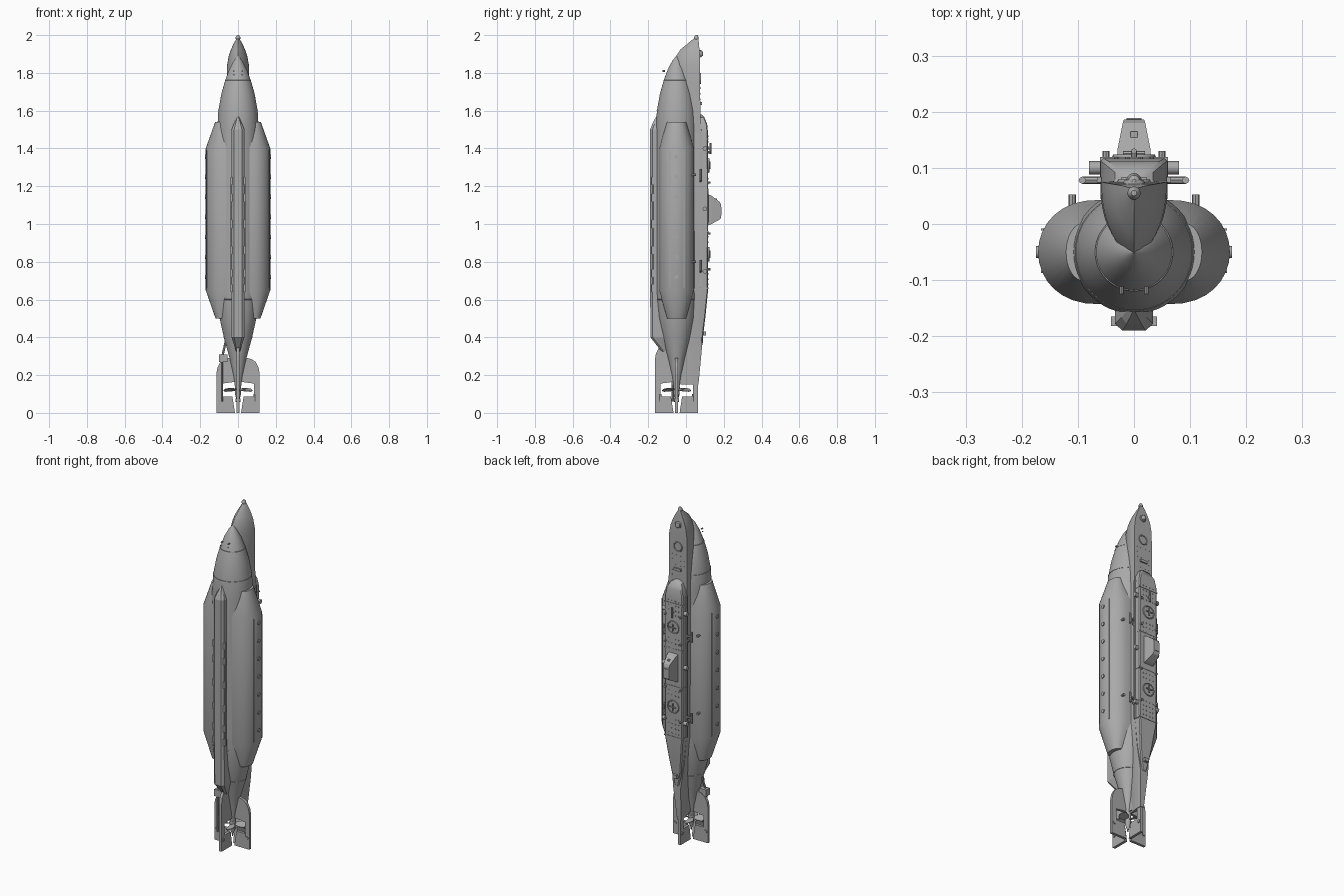
import bpy, bmesh, math
from mathutils import Vector, Matrix

if "Cube" in bpy.data.objects:
    bpy.data.objects.remove(bpy.data.objects["Cube"])

GREY = (0.4, 0.4, 0.4, 1)
paint = bpy.data.materials.new("hull grey")
paint.diffuse_color = GREY
paint.use_nodes = True
paint.node_tree.nodes["Principled BSDF"].inputs["Base Color"].default_value = GREY
AXIS = -0.05  # hull centre line in y


def finish(name, bm, smooth=None):
    bmesh.ops.recalc_face_normals(bm, faces=bm.faces)
    mesh = bpy.data.meshes.new(name)
    bm.to_mesh(mesh)
    bm.free()
    mesh.materials.append(paint)
    ob = bpy.data.objects.new(name, mesh)
    bpy.context.collection.objects.link(ob)
    if smooth:
        bpy.ops.object.select_all(action='DESELECT')
        ob.select_set(True)
        bpy.context.view_layer.objects.active = ob
        bpy.ops.object.shade_smooth_by_angle(angle=math.radians(smooth))
    return ob


def loft(name, sections, smooth=None):
    """Skin closed sections of equal point count and cap both ends."""
    bm = bmesh.new()
    rings = [[bm.verts.new(p) for p in s] for s in sections]
    n = len(rings[0])
    for a, b in zip(rings, rings[1:]):
        for i in range(n):
            j = (i + 1) % n
            bm.faces.new((a[i], a[j], b[j], b[i]))
    bm.faces.new(rings[0])
    bm.faces.new(rings[-1])
    return finish(name, bm, smooth)


def revolve(name, profile, n=48, centre=(0, AXIS), smooth=35):
    rings = [[(centre[0] + r * math.cos(math.tau * i / n),
               centre[1] + r * math.sin(math.tau * i / n), z) for i in range(n)]
             for r, z in profile]
    return loft(name, rings, smooth)


def box(name, x, y, z):
    """Box from (low, high) ranges."""
    return loft(name, [[(x[0], y[0], k), (x[1], y[0], k), (x[1], y[1], k), (x[0], y[1], k)] for k in z])


def rods(name, pairs, r, n=8, smooth=40):
    """Cylinders between point pairs, joined as one object."""
    bm = bmesh.new()
    for a, b in pairs:
        a, b = Vector(a), Vector(b)
        d = b - a
        m = Matrix.Translation((a + b) / 2) @ d.to_track_quat('Z', 'Y').to_matrix().to_4x4()
        bmesh.ops.create_cone(bm, cap_ends=True, segments=n, radius1=r, radius2=r, depth=d.length, matrix=m)
    return finish(name, bm, smooth)


def ring(name, pos, major, minor, scale=1):
    """Flat ring lying on the deck, facing +y."""
    loops = []
    bm = bmesh.new()
    for i in range(24):
        a = math.tau * i / 24
        loops.append([bm.verts.new((pos[0] + (major + minor * math.cos(b)) * math.cos(a),
                                    pos[1] + minor * scale * math.sin(b),
                                    pos[2] + (major + minor * math.cos(b)) * math.sin(a)))
                      for b in [math.tau * k / 6 for k in range(6)]])
    for i in range(24):
        p, q = loops[i], loops[(i + 1) % 24]
        for k in range(6):
            bm.faces.new((p[k], p[k - 1], q[k - 1], q[k]))
    finish(name, bm, 60)


# pressure hull
revolve("pressure_hull", [
    (.003, .05), (.012, .11), (.025, .2), (.045, .29), (.075, .4), (.097, .5), (.107, .6), (.11, .68),
    (.11, 1.5), (.104, 1.6), (.088, 1.69), (.068, 1.76), (.046, 1.82), (.022, 1.865), (.002, 1.89)])
for k, (r, z) in enumerate([(.0763, .4), (.1083, .6), (.1053, 1.6), (.0695, 1.76)]):
    revolve(f"weld_seam_{k + 1}", [(r - .002, z - .002), (r, z - .001), (r, z + .001), (r - .002, z + .002)])


# deck casing, with a rounded stem at the bow and a thin tail
def casing_section(z, front, back, w, power=2.4):
    ts = [i / 10 for i in range(11)]
    half = [(w * (1 - (1 - t) ** power), front + (back - front) * t, z) for t in ts]
    return half + [(-x, y, zz) for x, y, zz in reversed(half[1:])] + [(-.0001, front, z)]


loft("deck_casing", [casing_section(*s) for s in [
    (.15, -.03, .066, .012), (.35, -.05, .085, .025), (.5, -.05, .076, .042), (.65, -.06, .078, .058),
    (1.1, -.07, .078, .06), (1.75, -.075, .075, .06), (1.84, -.072, .075, .058), (1.89, -.052, .073, .049),
    (1.925, -.028, .071, .037), (1.96, .015, .068, .02), (1.985, .045, .064, .006)]], 40)
revolve("bow_pin", [(.006, 1.96), (.006, 1.975), (.012, 1.98), (.012, 1.99), (.005, 2.0)], 12, (0, .055))

# raised superstructure, its outline seen square to the deck
outline = [(.012, .36, .088), (.028, .42, .092), (.042, .52, .104), (.058, .65, .117), (.06, 1.1, .118),
           (.06, 1.48, .117), (.052, 1.53, .112), (.034, 1.565, .097), (.01, 1.58, .082)]
loft("superstructure", [[(-w, .045, z), (w, .045, z), (w, y - .005, z), (w - .006, y, z),
                         (-w + .006, y, z), (-w, y - .005, z)] for w, z, y in outline], 30)
for z in (.66, .96, 1.18, 1.45):
    box(f"deck_strap_{z}", (-.061, .061), (.075, .1195), (z - .003, z + .003))


# saddle tanks with tapered ends
def tank_section(side, z, cx, rx, ry):
    pts = []
    for i in range(17):
        a = math.pi * (i / 16 - .5)
        pts.append((side * (cx + rx * math.cos(a) ** .85), AXIS + ry * math.sin(a), z))
    return pts


for side, label in ((1, "left"), (-1, "right")):
    loft(f"{label}_saddle_tank", [tank_section(side, *s) for s in [
        (.5, .085, .034, .05), (.65, .06, .111, .093), (1.4, .06, .111, .093), (1.54, .085, .036, .052)]], 25)
    for y in (-.085, -.01):
        box(f"{label}_tank_strip", sorted((side * .1, side * .1655)), (y - .002, y + .002), (.66, 1.39))
    rods(f"{label}_tank_bolts", [((side * .165, AXIS, .72 + k * .106), (side * .175, AXIS, .72 + k * .106))
                                 for k in range(7)], .011, 12)
    # deck edge fittings: rails, bollards, side hatches and grab arms
    box(f"{label}_edge_rail", sorted((side * .058, side * .066)), (.074, .084), (.66, 1.5))
    rods(f"{label}_mooring_rings", [((side * .055, .1, z), (side * .08, .1, z)) for z in (.75, 1.08, 1.4)], .012, 12)
    rods(f"{label}_bollards", [((side * .05, .11, z), (side * .05, .13, z)) for z in (.5 + .26, .95, 1.22, 1.38)], .006)
    for z in (.78, 1.26):
        rods(f"{label}_grab_arm_{z}", [((side * .05, .078, z), (side * .092, .078, z)),
                                      ((side * .092, .078, z - .03), (side * .092, .078, z + .03)),
                                      ((side * .06, .078, z - .035), (side * .09, .078, z - .01))], .0065)
    rods(f"{label}_tank_lifting_eyes", [((side * .11, .03, z), (side * .11, .053, z)) for z in (.8, 1.26)], .007)

# ballast keel with pointed ends and side release gear
loft("ballast_keel", [[(-w, -.09, z), (w, -.09, z), (w, y + .012, z), (w * .6, y, z), (-w * .6, y, z), (-w, y + .012, z)]
                      for z, w, y in [(.325, .01, -.13), (.4, .034, -.188), (.65, .034, -.19),
                                      (1.5, .034, -.19), (1.53, .022, -.178), (1.575, .002, -.155)]])
for side in (1, -1):
    for z in (.66, .74, .86, 1.0, 1.14, 1.23):
        box("keel_clamp", sorted((side * .03, side * .041)), (-.182, -.165), (z - .02, z + .02))
    rods("keel_release_rod", [((side * .037, -.172, .64), (side * .037, -.172, 1.25))], .003)


# stern fins and rudders around the propeller
def fin(name, angle, reach, top, thick):
    r = reach
    shape = [(.016, 0), (r, 0), (r, top - .08), (r - .006, top - .045), (r - .022, top - .015), (r - .045, top),
             (.01, top + .015), (.01, .165), (.086, .155), (.086, .088), (.03, .088)]
    c, s = math.cos(angle), math.sin(angle)
    bm = bmesh.new()
    face = bm.faces.new([bm.verts.new((u * c + thick * s, AXIS + u * s - thick * c, z)) for u, z in shape])
    out = bmesh.ops.extrude_face_region(bm, geom=[face])
    moved = [g for g in out["geom"] if isinstance(g, bmesh.types.BMVert)]
    bmesh.ops.translate(bm, verts=moved, vec=(-2 * thick * s, 2 * thick * c, 0))
    finish(name, bm)


for k, (name, reach, top, thick) in enumerate([("left_fin", .115, .285, .008), ("upper_fin", .113, .26, .008),
                                               ("right_fin", .115, .285, .008), ("lower_fin", .115, .36, .008)]):
    fin(name, k * math.pi / 2, reach, top, thick)
    c, s = round(math.cos(k * math.pi / 2)), round(math.sin(k * math.pi / 2))
    rods(f"{name}_hinge", [((.09 * c, AXIS + .09 * s, .06), (.09 * c, AXIS + .09 * s, .1)),
                           ((.1 * c - .013 * s, AXIS + .1 * s - .013 * c, .066),
                            (.1 * c + .013 * s, AXIS + .1 * s + .013 * c, .066))], .009)
rods("control_rod", [((-.085, AXIS - .02, .06), (-.085, AXIS - .02, .3)), ((-.085, AXIS - .02, .29), (-.06, AXIS, .4))], .006)
box("control_box", (-.1, -.055), (-.08, -.045), (.27, .31))

# propeller
revolve("propeller_hub", [(.004, .06), (.014, .09), (.017, .12), (.017, .14)], 20)
for k in range(4):
    a = k * math.pi / 2 + .4
    c, s = math.cos(a), math.sin(a)
    loft(f"propeller_blade_{k + 1}", [[(u * c - v * s, AXIS + u * s + v * c, .122 + v * .35 + h)
                                       for v, h in ((-w, -.002), (w, -.002), (w, .002), (-w, .002))]
                                      for u, w in ((.01, .008), (.035, .02), (.062, .024), (.078, .012))])

# observation tower with framed windows
loft("tower", [[(-w, y, lo), (w, y, lo), (w, y, hi), (-w, y, hi)] for y, w, lo, hi in
               [(.11, .031, .99, 1.16), (.135, .029, 1.0, 1.15), (.18, .02, 1.025, 1.115), (.186, .018, 1.035, 1.1)]])
box("tower_roof_plate", (-.013, .013), (.18, .189), (1.045, 1.09))
box("tower_front_frame", (-.006, .006), (.12, .165), (1.11, 1.135))

# hatches, deck ring and towing eye
for z, label in ((.84, "aft"), (1.31, "forward")):
    rods(f"{label}_hatch", [((0, .11, z), (0, .121, z))], .034, 24)
    ring(f"{label}_hatch_rim", (0, .12, z), .035, .004)
    rods(f"{label}_hatch_handle", [((-.02, .126, z), (.02, .126, z)), ((0, .126, z - .02), (0, .126, z + .02))], .004)
ring("bow_deck_ring", (0, .076, 1.77), .026, .004)
ring("towing_eye", (0, .073, 1.9), .014, .006)
revolve("bow_light", [(.004, 1.885), (.012, 1.89), (.014, 1.902), (.01, 1.915), (.003, 1.92)], 12, (0, .077))
box("bow_cleat", (-.022, .022), (.07, .084), (1.63, 1.645))
box("stern_cleat", (-.014, .014), (.08, .107), (.41, .43))
rods("mast", [((0, .115, 1.4), (0, .13, 1.4)), ((0, .13, 1.37), (0, .13, 1.43))], .005)

# drain holes on the deck and bow dots
holes = []
for row in range(34):
    z = .54 + row * .028
    if min(abs(z - 1.31), abs(z - .84)) > .05 and abs(z - 1.07) > .1:
        holes += [((x, .112, z), (x, .1195, z)) for x in (-.032, -.012, .012, .032) if z > .66]
holes += [((x, .07, 1.6 + k * .03), (x, .0765, 1.6 + k * .03)) for k in range(5) for x in (-.04, -.015, .015, .04)]
holes += [((x, -.125, z), (x, -.1385 + (z - 1.8) * .7 + .02, z)) for x in (-.022, .022) for z in (1.79, 1.81)]
rods("drain_dots", holes, .004)
